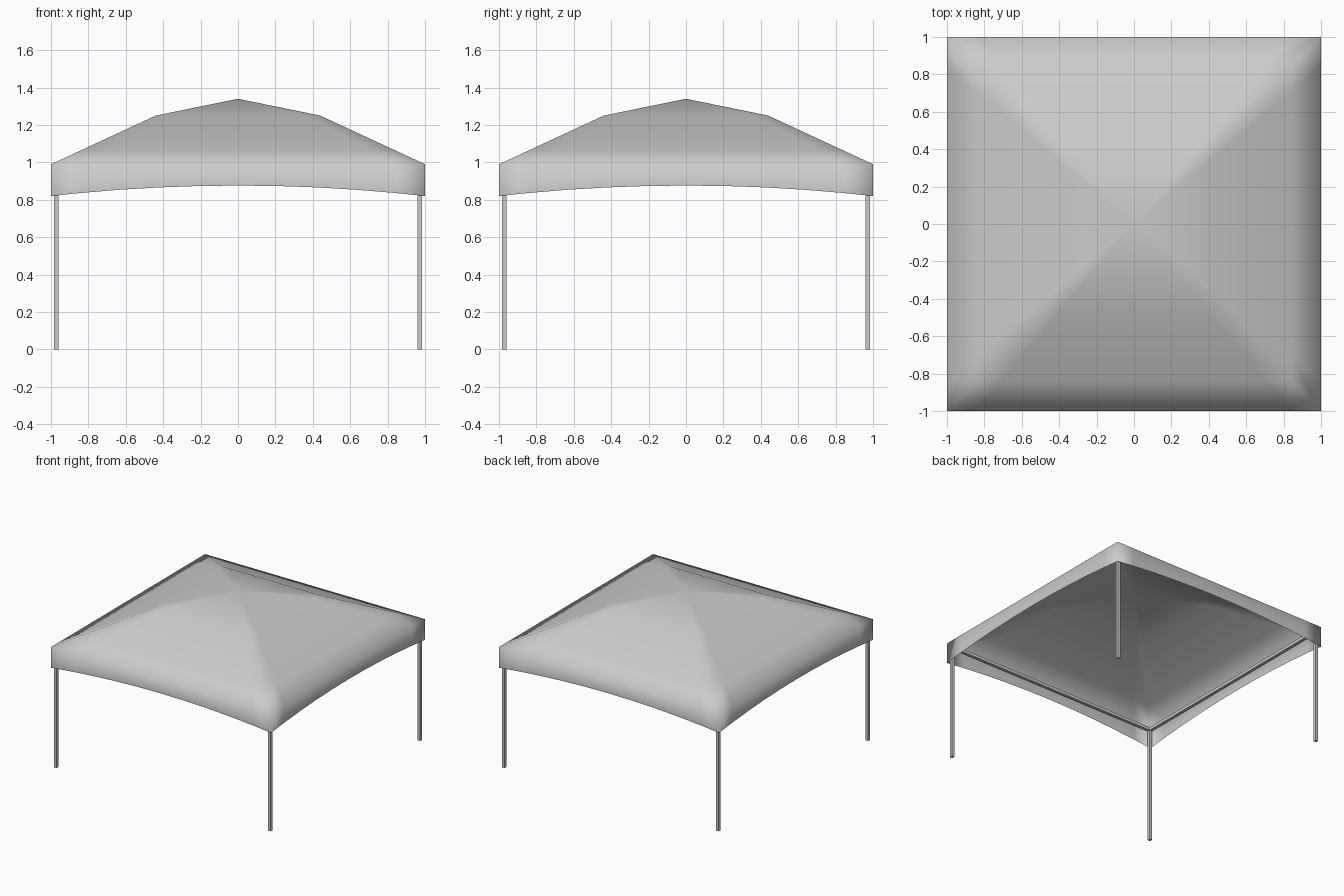
import bpy, bmesh

if "Cube" in bpy.data.objects:
    bpy.data.objects.remove(bpy.data.objects["Cube"])

# Canopy fabric: square rings from the arched hem up to the peak
T = [-1, -0.84, -0.63, -0.42, -0.21, 0, 0.21, 0.42, 0.63, 0.84]


def ring(bm, half, z, arch=0.0):
    verts = []
    for dx, dy in ((1, 0), (0, 1), (-1, 0), (0, -1)):
        for t in T:
            x = half * (t * dx + dy)
            y = half * (t * dy - dx)
            verts.append(bm.verts.new((x, y, z + arch * (1 - t * t))))
    return verts


bm = bmesh.new()
rings = [ring(bm, 1, 0.82, 0.056), ring(bm, 1, 0.99),
         ring(bm, 0.84, 0.99 + 0.16 * 0.26 / 0.56), ring(bm, 0.44, 1.25)]
n = len(rings[0])
for lo, hi in zip(rings, rings[1:]):
    for i in range(n):
        j = (i + 1) % n
        bm.faces.new((lo[i], lo[j], hi[j], hi[i]))
peak = bm.verts.new((0, 0, 1.34))
for i in range(n):
    bm.faces.new((rings[-1][i], rings[-1][(i + 1) % n], peak))
for f in bm.faces:
    f.smooth = True
mesh = bpy.data.meshes.new("canopy")
bm.to_mesh(mesh)
bm.free()
bpy.context.collection.objects.link(bpy.data.objects.new("canopy", mesh))


def box(name, center, size):
    bpy.ops.mesh.primitive_cube_add(size=1, location=center)
    ob = bpy.context.object
    ob.name = name
    ob.scale = size
    bpy.ops.object.transform_apply(location=False, rotation=False, scale=True)


# Legs at the corners
P, W, TOP = 0.972, 0.024, 0.97
for sx, nx in ((-1, "left"), (1, "right")):
    for sy, ny in ((-1, "front"), (1, "back")):
        box(f"{ny}_{nx}_leg", (sx * P, sy * P, TOP / 2), (W, W, TOP))

# Rails joining the leg tops
for s, a, b in ((-1, "front", "left"), (1, "back", "right")):
    box(f"{a}_rail", (0, s * P, TOP - W / 2), (2 * P - W, W, W))
    box(f"{b}_rail", (s * P, 0, TOP - W / 2), (W, 2 * P - W, W))
